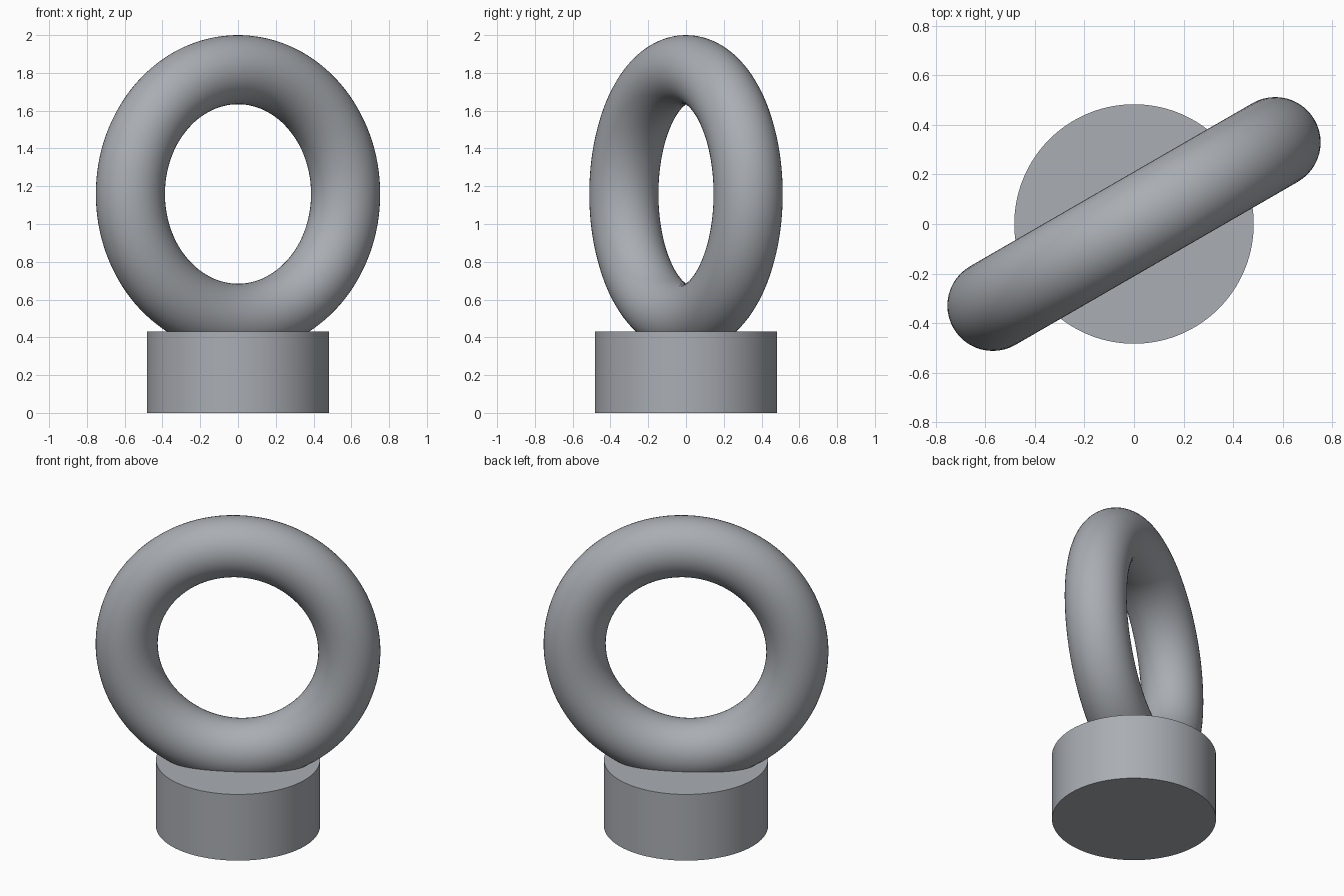
import bpy
import math

if "Cube" in bpy.data.objects:
    bpy.data.objects.remove(bpy.data.objects["Cube"])

# Single grey finish
grey = bpy.data.materials.new("steel_grey")
grey.diffuse_color = (0.40, 0.42, 0.45, 1.0)
grey.use_nodes = True
grey.node_tree.nodes["Principled BSDF"].inputs["Base Color"].default_value = grey.diffuse_color


def finish(name):
    obj = bpy.context.object
    obj.name = name
    obj.data.materials.append(grey)
    bpy.ops.object.shade_smooth_by_angle(angle=math.radians(35))


# Round collar standing on the ground
bpy.ops.mesh.primitive_cylinder_add(vertices=128, radius=0.483, depth=0.43,
                                    location=(0, 0, 0.215))
finish("base_collar")

# Upright ring, sunk into the collar and turned 30 degrees about z
bpy.ops.mesh.primitive_torus_add(major_radius=0.658, minor_radius=0.183,
                                 major_segments=128, minor_segments=48,
                                 location=(0, 0, 1.159),
                                 rotation=(math.pi / 2, 0, math.radians(30)))
finish("eye_ring")
